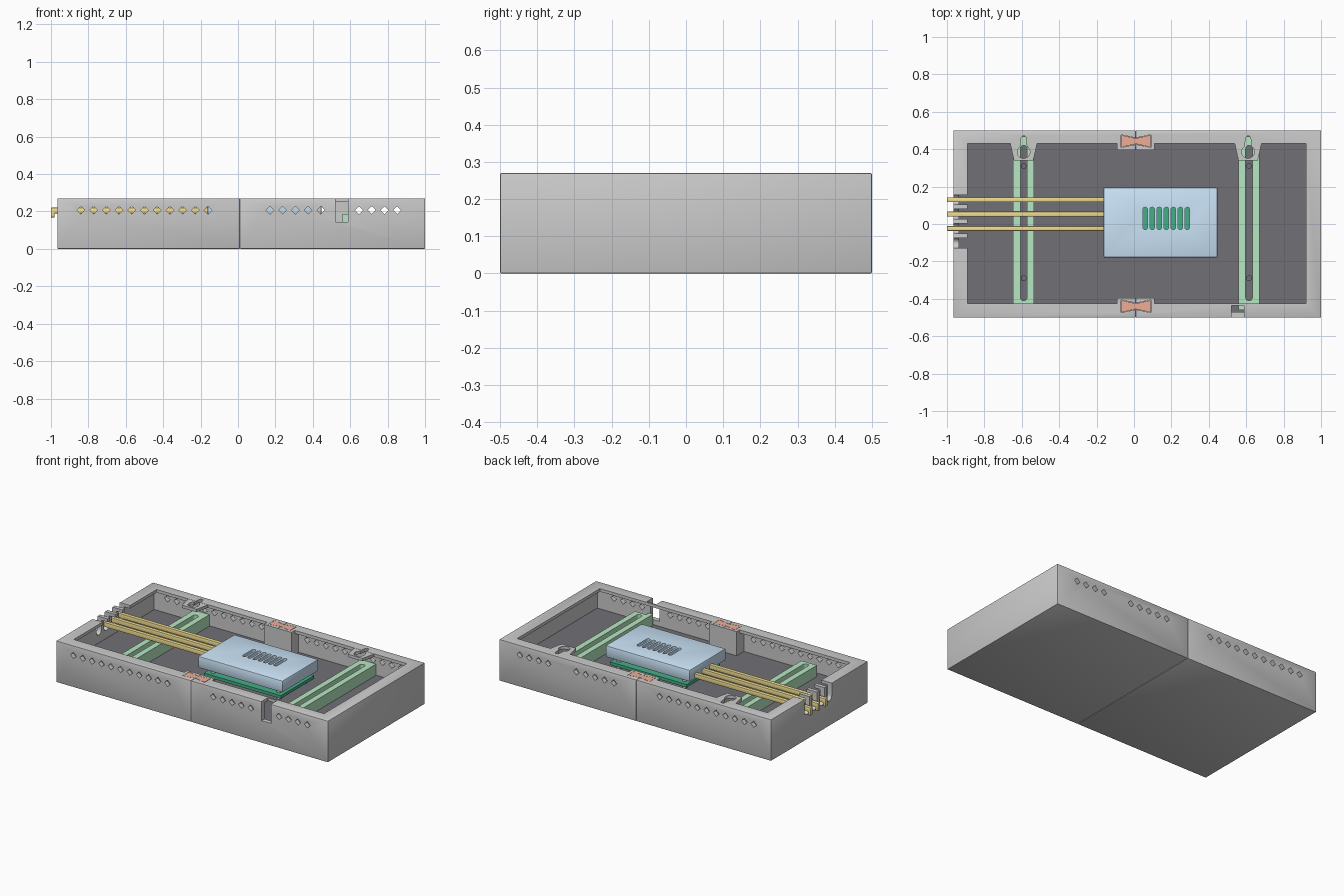
import bpy, bmesh, math

if "Cube" in bpy.data.objects:
    bpy.data.objects.remove(bpy.data.objects["Cube"])


def material(name, rgb):
    m = bpy.data.materials.new(name)
    m.diffuse_color = (*rgb, 1)
    m.use_nodes = True
    m.node_tree.nodes["Principled BSDF"].inputs["Base Color"].default_value = m.diffuse_color
    return m


YELLOW = material("wire_yellow", (0.88, 0.72, 0.28))
BLUE = material("cover_blue", (0.60, 0.78, 0.94))
MINT = material("rail_mint", (0.47, 0.80, 0.54))
GREEN = material("board_green", (0.06, 0.42, 0.24))
CORAL = material("key_coral", (0.88, 0.42, 0.30))
DARK = material("floor_dark", (0.16, 0.16, 0.18))


def rect(u0, u1, v0, v1):
    return [(u0, v0), (u1, v0), (u1, v1), (u0, v1)]


def arc(cx, cy, r, a0, a1, n=10):
    return [(cx + r * math.cos(math.radians(a0 + (a1 - a0) * i / n)),
             cy + r * math.sin(math.radians(a0 + (a1 - a0) * i / n))) for i in range(n + 1)]


def slot(cx, y0, y1, r):
    return arc(cx, y1 - r, r, 0, 180, 8) + arc(cx, y0 + r, r, 180, 360, 8)


def prism(name, profiles, lo, hi, axis='Z', mat=None, bevel=0, segments=2):
    """Extrude one or more closed profiles along an axis into one mesh."""
    place = {'Z': lambda u, v, w: (u, v, w),
             'Y': lambda u, v, w: (u, w, v),
             'X': lambda u, v, w: (w, u, v)}[axis]
    bm = bmesh.new()
    for pts in profiles:
        a = [bm.verts.new(place(u, v, lo)) for u, v in pts]
        b = [bm.verts.new(place(u, v, hi)) for u, v in pts]
        bm.faces.new(a)
        bm.faces.new(b)
        for i in range(len(pts)):
            j = (i + 1) % len(pts)
            bm.faces.new((a[i], a[j], b[j], b[i]))
    bmesh.ops.recalc_face_normals(bm, faces=bm.faces)
    if bevel:
        bmesh.ops.bevel(bm, geom=bm.edges[:], offset=bevel, segments=segments,
                        affect='EDGES', profile=0.5)
    me = bpy.data.meshes.new(name)
    bm.to_mesh(me)
    bm.free()
    ob = bpy.data.objects.new(name, me)
    bpy.context.collection.objects.link(ob)
    if mat:
        me.materials.append(mat)
    return ob


def cut(target, *cutters):
    """Subtract the cutters, bake the result and remove them."""
    for c in cutters:
        m = target.modifiers.new("cut", 'BOOLEAN')
        m.operation, m.solver, m.object = 'DIFFERENCE', 'EXACT', c
    bpy.context.view_layer.update()
    me = bpy.data.meshes.new_from_object(
        target.evaluated_get(bpy.context.evaluated_depsgraph_get()))
    target.modifiers.clear()
    target.data = me
    for c in cutters:
        bpy.data.objects.remove(c)


TOP, LIP, FLOOR, SEAM = 0.27, 0.25, 0.11, 0.01


def keyhole(x):
    return arc(x, 0.385, 0.034, 120, 420, 16) + arc(x, 0.457, 0.014, 0, 180, 6)


def bow_tie(y, g=0.0):
    return [(-0.07 + g, y - 0.034 + g), (SEAM, y - 0.017 + g), (0.09 - g, y - 0.034 + g),
            (0.09 - g, y + 0.034 - g), (SEAM, y + 0.017 - g), (-0.07 + g, y + 0.034 - g)]


def diamonds(xs):
    d, z = 0.021, 0.207
    return prism("diamond_cutter", [[(x - d, z), (x, z - d), (x + d, z), (x, z + d)] for x in xs],
                 -0.6, 0.6, 'Y')


def cavity(x_end, x_post, x_over, y0, y1, lo, hi):
    """Half of the interior, leaving a joint post at the seam on both long walls."""
    return prism("cavity", [[(x_end, y0), (x_post, y0), (x_post, -0.395), (x_over, -0.395),
                             (x_over, 0.395), (x_post, 0.395), (x_post, y1), (x_end, y1)]], lo, hi)


# Case halves: thin walls under an inward lip, joint posts, rows of diamond vents
halves = {
    "left": (-0.965, -0.935, -0.89, -0.09, 0.03, -0.59, [-0.84 + 0.068 * i for i in range(11)]),
    "right": (1.0, 0.97, 0.92, 0.11, -0.01, 0.61,
              [0.171 + 0.068 * i for i in range(5)] + [0.647 + 0.068 * i for i in range(4)])}
case = {}
for side, (outer, inner, lip, post, over, key_x, vents) in halves.items():
    case[side] = prism("case_" + side, [rect(min(outer, SEAM), max(outer, SEAM), -0.5, 0.5)],
                       0, TOP, bevel=0.004)
    cut(case[side],
        cavity(inner, post, over, -0.47, 0.47, FLOOR, LIP),
        cavity(lip, post, over, -0.425, 0.43, LIP - 0.02, 0.4),
        diamonds(vents),
        prism("keyhole_cutter", [keyhole(key_x)], 0.19, 0.4),
        prism("key_socket", [bow_tie(-0.44), bow_tie(0.443)], 0.2, 0.4))

# Slot in the front wall for the rail foot
cut(case["right"], prism("foot_slot", [rect(0.52, 0.587, 0.145, 0.4)], -0.6, -0.435, 'Y'))

# U-shaped wire notches in the left wall
wire_ys = [0.13, 0.053, -0.024]
notches = [[(y + 0.026, 0.4), (y - 0.026, 0.4)] + arc(y, 0.19, 0.026, 180, 360, 8)
           for y in wire_ys + [-0.101]]
cut(case["left"], prism("notch_cutter", notches, -1.1, -0.8, 'X'))

# Dark floor liner
prism("floor_panel", [rect(-0.937, 0.972, -0.472, 0.472)], FLOOR - 0.01, FLOOR + 0.002, mat=DARK)

# Keyhole hanging tabs
for side, x in (("left", -0.59), ("right", 0.61)):
    tab = prism("hanging_tab_" + side,
                [[(x - 0.052, 0.34), (x + 0.052, 0.34), (x + 0.072, 0.431), (x - 0.072, 0.431)]],
                LIP, TOP - 0.001)
    cut(tab, prism("keyhole_cutter", [keyhole(x)], 0.2, 0.4))

# Bow-tie keys locking the seam
for side, y in (("front", -0.44), ("back", 0.443)):
    prism("bow_tie_key_" + side, [bow_tie(y, 0.002)], 0.2, TOP, mat=CORAL)

# Slotted cross rails with screws, reaching under the lip
for side, x in (("left", -0.59), ("right", 0.615)):
    outline = rect(x - 0.056, x + 0.056, -0.43, 0.468)
    if side == "right":
        outline = [(x - 0.056, -0.46), (x - 0.026, -0.46), (x - 0.026, -0.43)] + outline[1:]
    rail = prism("rail_" + side, [outline], FLOOR + 0.002, 0.186, mat=MINT)
    cut(rail, prism("rail_slot", [slot(x, -0.41, 0.42, 0.018)], 0, 0.4))
    prism("rail_screws_" + side, [arc(x, y, 0.015, 0, 337.5, 15) for y in (-0.29, 0.31)],
          FLOOR, 0.15, mat=DARK)

# Circuit board and vented cover
prism("circuit_board", [rect(-0.13, 0.425, -0.165, 0.18)], 0.135, 0.155, mat=GREEN)
prism("board_standoffs", [arc(x, y, 0.015, 0, 337.5, 15) for x in (-0.09, 0.385)
                          for y in (-0.125, 0.14)], FLOOR, 0.19)
cover = prism("vented_cover", [rect(-0.163, 0.447, -0.18, 0.195)], 0.185, 0.262,
              mat=BLUE, bevel=0.008)
cut(cover, prism("vent_cutter", [slot(0.06 + 0.0375 * i, -0.03, 0.09, 0.0125) for i in range(7)],
                 0.1, 0.4))

# Wires with a hooked outer end
for i, y in enumerate(wire_ys):
    prism(f"wire_{i + 1}", [[(-0.16, 0.22), (-1.0, 0.22), (-1.0, 0.168), (-0.98, 0.168),
                             (-0.98, 0.19), (-0.16, 0.19)]],
          y - 0.013, y + 0.013, 'Y', YELLOW, bevel=0.004)

# Smooth shading with sharp edges kept
for ob in bpy.context.collection.objects:
    ob.select_set(True)
    bpy.context.view_layer.objects.active = ob
bpy.ops.object.shade_smooth_by_angle(angle=math.radians(30))
